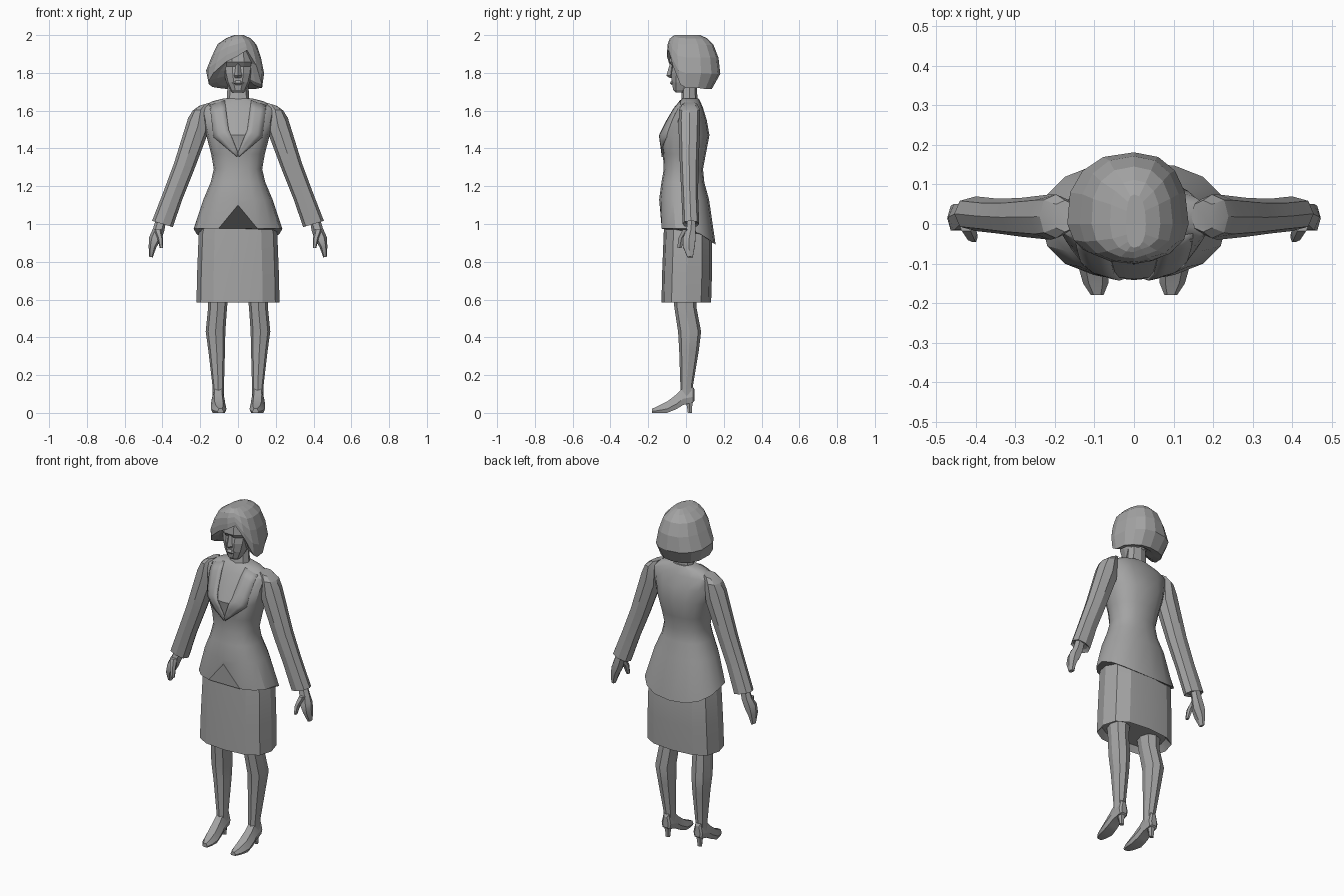
import bpy, bmesh, math
from mathutils import Vector
from mathutils.bvhtree import BVHTree

grey = bpy.data.materials.new("mid_grey")
grey.diffuse_color = (0.37, 0.37, 0.37, 1)


def finish(name, bm, smooth=25):
    bmesh.ops.recalc_face_normals(bm, faces=bm.faces)
    me = bpy.data.meshes.new(name)
    bm.to_mesh(me)
    bm.free()
    me.materials.append(grey)
    ob = bpy.data.objects.new(name, me)
    bpy.context.collection.objects.link(ob)
    if smooth:
        bpy.ops.object.select_all(action='DESELECT')
        ob.select_set(True)
        bpy.context.view_layer.objects.active = ob
        bpy.ops.object.shade_smooth_by_angle(angle=math.radians(smooth))
    return ob


def loft(name, rings, caps=True, smooth=25):
    """Skin a list of equal-length point rings."""
    bm = bmesh.new()
    vs = [[bm.verts.new(p) for p in r] for r in rings]
    n = len(vs[0])
    for a, b in zip(vs, vs[1:]):
        for i in range(n):
            j = (i + 1) % n
            bm.faces.new((a[i], a[j], b[j], b[i]))
    if caps:
        bm.faces.new(vs[0])
        bm.faces.new(vs[-1])
    return finish(name, bm, smooth)


def spow(v, p):
    return math.copysign(abs(v) ** p, v) if abs(v) > 1e-6 else 0.0


def ring(n, cx, hw, y0, y1, z, tilt=0.0, p=0.85):
    """Horizontal rounded section; tilt raises it along +x."""
    pts = []
    for i in range(n):
        a = 2 * math.pi * i / n
        dx = hw * spow(math.cos(a), p)
        y = (y0 + y1) / 2 + (y1 - y0) / 2 * spow(math.sin(a), p)
        pts.append((cx + dx, y, z + tilt * dx))
    return pts


# Skirt
loft("skirt", [ring(12, 0, hw, a, b, z, p=0.75) for hw, a, b, z in (
    (0.19, -0.11, 0.11, 0.62), (0.22, -0.13, 0.133, 0.585), (0.216, -0.126, 0.138, 0.75),
    (0.208, -0.118, 0.137, 0.95), (0.17, -0.11, 0.11, 1.10))])

# Jacket body, with a notched front hem and a dipped back hem
hem = []
for x, y, z in ring(16, 0, 0.235, -0.138, 0.157, 0.975):
    if abs(x) < 0.01 and y < 0:
        z = 1.10
    elif y > 0.01:
        z -= 0.085 * (y / 0.157) ** 1.5
    hem.append((x, y, z))
rows = [(0.183, -0.142, 0.122, 1.13), (0.145, -0.13, 0.097, 1.22), (0.128, -0.118, 0.09, 1.29),
        (0.142, -0.122, 0.105, 1.37), (0.168, -0.14, 0.124, 1.47), (0.185, -0.10, 0.11, 1.55),
        (0.20, -0.06, 0.09, 1.615), (0.135, -0.036, 0.075, 1.65), (0.075, -0.02, 0.066, 1.665)]
jacket = loft("jacket", [hem] + [ring(16, 0, hw, a, b, z) for hw, a, b, z in rows], smooth=30)
tree = BVHTree.FromPolygons([v.co for v in jacket.data.vertices],
                            [p.vertices for p in jacket.data.polygons])


def along(path, t):
    """Point on an (x, z) polyline at 0..1."""
    f = t * (len(path) - 1)
    i = min(int(f), len(path) - 2)
    return Vector(path[i]).lerp(Vector(path[i + 1]), f - i)


# Lapels draped over the chest
for s, side in ((-1, "right"), (1, "left")):
    bm = bmesh.new()
    grid = []
    for r in range(9):
        o = along([(0.15, 1.63), (0.13, 1.46), (0.005, 1.355)], r / 8)
        i = along([(0.07, 1.655), (0.05, 1.50), (0.0, 1.375)], r / 8)
        row = []
        for c in range(4):
            q = o.lerp(i, c / 3)
            hit = tree.ray_cast(Vector((q.x * s, -1, q.y)), Vector((0, 1, 0)))[0]
            row.append(bm.verts.new((q.x * s, (hit.y if hit else -0.03) - 0.008, q.y)))
        grid.append(row)
    for a, b in zip(grid, grid[1:]):
        for c in range(3):
            bm.faces.new((a[c], a[c + 1], b[c + 1], b[c]))
    lapel = finish(side + "_lapel", bm)
    if lapel.data.polygons[0].normal.y > 0:
        lapel.data.flip_normals()
    mod = lapel.modifiers.new("thickness", 'SOLIDIFY')
    mod.thickness = 0.009
    mod.offset = -1

# Neck
loft("neck", [ring(8, 0, hw, a, b, z) for hw, a, b, z in (
    (0.075, -0.05, 0.065, 1.60), (0.06, -0.025, 0.06, 1.66), (0.052, -0.02, 0.058, 1.78))])

# Head: chin, mouth, cheeks, eye hollow, brow, forehead
loft("head", [ring(10, 0, hw, a, b, z) for hw, a, b, z in (
    (0.03, -0.055, 0.0, 1.695), (0.042, -0.07, 0.03, 1.71), (0.062, -0.078, 0.06, 1.75),
    (0.076, -0.080, 0.08, 1.80), (0.08, -0.074, 0.09, 1.835), (0.085, -0.092, 0.09, 1.857),
    (0.08, -0.085, 0.09, 1.91), (0.05, -0.05, 0.06, 1.96))], smooth=0)
loft("nose", [ring(4, 0, hw, a, -0.06, z, p=1) for hw, a, z in (
    (0.016, -0.085, 1.772), (0.02, -0.104, 1.785), (0.01, -0.085, 1.85))], smooth=0)
loft("lips", [ring(6, 0, hw, a, -0.05, z, p=1) for hw, a, z in (
    (0.02, -0.075, 1.735), (0.032, -0.088, 1.747), (0.02, -0.078, 1.76))], smooth=0)

# Hair: height -> reach to the left, right, front and back
shape = [(1.70, 0.125, 0.120, 0.05, 0.12), (1.74, 0.155, 0.135, 0.07, 0.165),
         (1.79, 0.178, 0.140, 0.085, 0.182), (1.88, 0.142, 0.122, 0.102, 0.172),
         (1.95, 0.112, 0.098, 0.098, 0.145), (1.985, 0.06, 0.065, 0.085, 0.11),
         (2.00, 0.02, 0.03, 0.06, 0.075)]


def reach(z):
    for a, b in zip(shape, shape[1:]):
        if z <= b[0] + 1e-6:
            t = max(0.0, (z - a[0]) / (b[0] - a[0]))
            return [p + (q - p) * t for p, q in zip(a[1:], b[1:])]
    return shape[-1][1:]


# Hem heights counter-clockwise from the +x side; the fringe sweeps across the front
hems = [1.72, 1.72, 1.715, 1.715, 1.715, 1.715, 1.72, 1.725,
        1.74, 1.76, 1.80, 1.855, 1.89, 1.92, 1.84, 1.74]


def hair_point(i, z, k=1.0, lift=0.0):
    l, r, f, b = reach(z)
    c = spow(math.cos(math.pi * i / 8), 0.85)
    s = spow(math.sin(math.pi * i / 8), 0.85)
    return ((r if c > 0 else l) * c * k, (b if s > 0 else f) * s * k, z + lift)


rings = [[hair_point(i, 2.0 - (2.0 - h) * t) for i, h in enumerate(hems)]
         for t in (0.0, 0.06, 0.18, 0.42, 0.72, 1.0)]
rings.append([hair_point(i, h, 0.72, 0.012) for i, h in enumerate(hems)])
rings.append([hair_point(i, 1.80, 0.03) for i in range(16)])
loft("hair", rings, smooth=0)

for s, side in ((-1, "right"), (1, "left")):
    # Sleeve with shoulder cap and slanted cuff
    loft(side + "_sleeve", [ring(8, s * cx, hw, a, b, z, s * tilt) for cx, hw, a, b, z, tilt in (
        (0.175, 0.03, -0.02, 0.06, 1.635, -0.3), (0.197, 0.042, -0.036, 0.075, 1.605, -0.1),
        (0.212, 0.052, -0.04, 0.075, 1.52, 0.8), (0.287, 0.052, -0.032, 0.066, 1.30, 0.4),
        (0.345, 0.051, -0.024, 0.064, 1.15, 0.35), (0.40, 0.055, -0.018, 0.07, 1.0, 0.3),
        (0.40, 0.04, -0.005, 0.058, 1.01, 0.3))])
    # Hand and thumb
    loft(side + "_hand", [ring(6, s * cx, hw, a, b, z, s * 0.2) for cx, hw, a, b, z in (
        (0.405, 0.026, 0.005, 0.052, 1.03), (0.42, 0.03, 0.0, 0.055, 0.97),
        (0.438, 0.032, -0.02, 0.055, 0.925), (0.453, 0.02, -0.02, 0.05, 0.88),
        (0.461, 0.01, 0.005, 0.038, 0.825))])
    loft(side + "_thumb", [ring(6, s * cx, hw, a, b, z) for cx, hw, a, b, z in (
        (0.425, 0.02, -0.02, 0.025, 0.97), (0.412, 0.015, -0.043, -0.005, 0.925),
        (0.405, 0.009, -0.047, -0.022, 0.872))])
    # Leg
    loft(side + "_leg", [ring(8, s * cx, hw, a, b, z) for cx, hw, a, b, z in (
        (0.105, 0.06, -0.07, 0.06, 0.66), (0.108, 0.05, -0.062, 0.055, 0.56),
        (0.119, 0.052, -0.042, 0.08, 0.43), (0.113, 0.044, -0.036, 0.068, 0.33),
        (0.105, 0.031, -0.03, 0.038, 0.15), (0.105, 0.03, -0.03, 0.036, 0.09))])
    # Shoe lofted from toe to heel
    sections = []
    for y, cx, hw, z0, z1 in ((-0.18, 0.093, 0.016, 0.0, 0.022), (-0.15, 0.097, 0.032, 0.0, 0.035),
                              (-0.10, 0.102, 0.041, 0.0, 0.06), (-0.05, 0.105, 0.038, 0.02, 0.098),
                              (-0.015, 0.105, 0.034, 0.042, 0.135), (0.036, 0.105, 0.03, 0.055, 0.14),
                              (0.044, 0.105, 0.018, 0.062, 0.125)):
        sections.append([(s * (cx + hw * u), y, z0 + (z1 - z0) * v) for u, v in (
            (-0.8, 0), (0.8, 0), (1, 0.35), (0.55, 1), (-0.55, 1), (-1, 0.35))])
    loft(side + "_shoe", sections)
    loft(side + "_heel", [ring(6, s * 0.105, hw, a, b, z) for hw, a, b, z in (
        (0.014, 0.008, 0.032, 0.0), (0.016, 0.004, 0.034, 0.03), (0.026, -0.01, 0.042, 0.075))])
